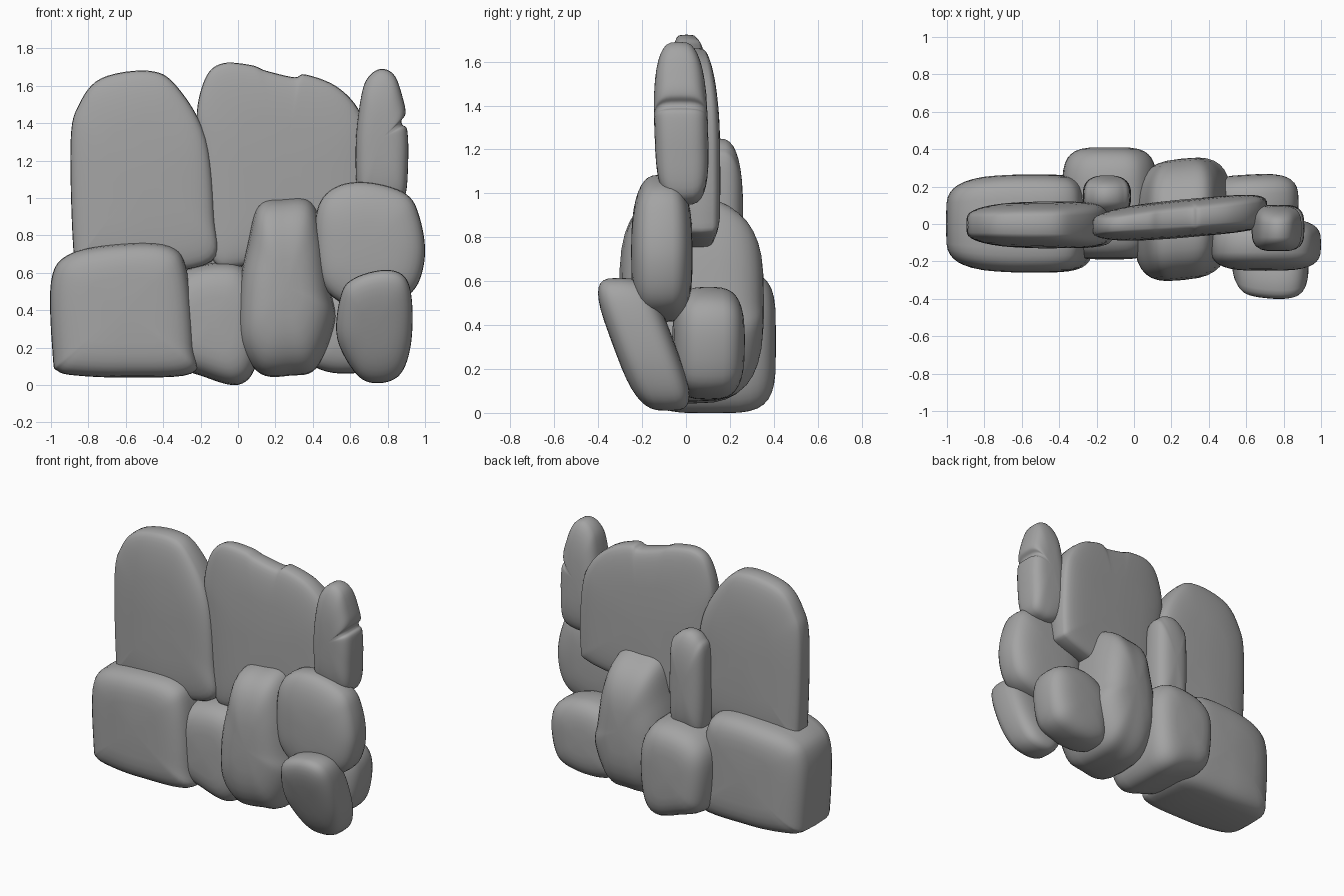
import bpy, bmesh
from math import sin, cos, pi
from mathutils import Vector

if "Cube" in bpy.data.objects:
    bpy.data.objects.remove(bpy.data.objects["Cube"])

stone = bpy.data.materials.new("stone")
stone.diffuse_color = (0.37, 0.37, 0.37, 1)
stone.use_nodes = True
stone.node_tree.nodes["Principled BSDF"].inputs["Base Color"].default_value = stone.diffuse_color


def smooth_loop(pts, sub=6):
    """Closed Catmull-Rom curve through a few outline points."""
    p = [Vector(q) for q in pts]
    n, out = len(p), []
    for i in range(n):
        a, b, c, d = p[i - 1], p[i], p[(i + 1) % n], p[(i + 2) % n]
        for k in range(sub):
            t = k / sub
            out.append(0.5 * (2 * b + (c - a) * t + (2 * a - 5 * b + 4 * c - d) * t * t
                              + (3 * b - a - 3 * c + d) * t ** 3))
    return out


def rock(name, outline, y0, y1, power=4, lean=0, yaw=0, top=1.0, side=1.0, drop=0, steps=18):
    """Pillow-shaped stone: front outline (x, z) given rounded depth y0..y1.
    lean/yaw shear y along z/x, top thins the upper end, side thins the left end,
    drop lowers the top towards the back."""
    loop = smooth_loop(outline)
    xs, zs = [p.x for p in loop], [p.y for p in loop]
    cx, cz = (min(xs) + max(xs)) / 2, (min(zs) + max(zs)) / 2
    hx, hz = (max(xs) - min(xs)) / 2, (max(zs) - min(zs)) / 2
    cy, hy = (y0 + y1) / 2, (y1 - y0) / 2
    e = 2 / power
    bm = bmesh.new()

    def vert(x, t, z):
        u = max(0, (z - cz) / hz)
        v = max(0, (cx - x) / hx)
        th = hy * (1 + (top - 1) * u ** 2) * (1 + (side - 1) * v ** 2)
        z2 = z - drop * u * max(0, t)
        return bm.verts.new((x, cy + t * th + lean * (z - cz) + yaw * (x - cx), z2))

    rings = []
    for i in range(1, steps):
        a = -pi / 2 + pi * i / steps
        t = abs(sin(a)) ** e * (1 if a > 0 else -1)
        s = cos(a) ** e
        rings.append([vert(cx + (p.x - cx) * s, t, cz + (p.y - cz) * s) for p in loop])
    n = len(loop)
    for r, q in zip(rings, rings[1:]):
        for j in range(n):
            bm.faces.new((r[j], r[(j + 1) % n], q[(j + 1) % n], q[j]))
    for ring, t in ((rings[0], -1), (rings[-1], 1)):
        pole = vert(cx, t, cz)
        for j in range(n):
            bm.faces.new((ring[j], ring[(j + 1) % n], pole))
    bmesh.ops.recalc_face_normals(bm, faces=bm.faces)
    me = bpy.data.meshes.new(name)
    bm.to_mesh(me)
    bm.free()
    for f in me.polygons:
        f.use_smooth = True
    me.materials.append(stone)
    ob = bpy.data.objects.new(name, me)
    bpy.context.collection.objects.link(ob)
    return ob


# Standing slabs of the upper tier
rock("left_slab", [(-.88, .72), (-.895, 1.3), (-.85, 1.5), (-.73, 1.64), (-.48, 1.68), (-.33, 1.6),
                   (-.17, 1.32), (-.125, .9), (-.14, .66), (-.5, .6), (-.84, .63)],
     -.13, .12, power=5, top=.75, side=.7)
rock("centre_slab", [(-.17, .9), (-.2, 1.25), (-.22, 1.46), (-.17, 1.65), (-.08, 1.72), (.07, 1.71),
                     (.15, 1.68), (.3, 1.645), (.36, 1.66), (.52, 1.6), (.64, 1.48), (.7, 1.3),
                     (.71, .9), (.65, .8), (.3, .72), (0, .63), (-.13, .66)],
     -.075, .13, power=5, yaw=.09, top=.7, side=.75)
rock("right_finger_stone", [(.64, 1.02), (.63, 1.3), (.66, 1.55), (.7, 1.65), (.77, 1.69), (.84, 1.65),
                            (.885, 1.52), (.895, 1.45), (.875, 1.415), (.88, 1.39), (.905, 1.36),
                            (.91, 1.2), (.89, 1.0), (.8, .95), (.7, .96)],
     -.145, .1, power=3.4, top=.85, lean=-.03)
rock("back_pillar", [(-.26, .6), (-.27, 1.1), (-.23, 1.21), (-.15, 1.25), (-.06, 1.21), (-.02, 1.1),
                     (-.03, .6), (-.15, .55)],
     .04, .26, power=2.7)

# Lower tier of heavy boulders
rock("left_block", [(-.99, .15), (-1, .55), (-.9, .7), (-.62, .755), (-.36, .74), (-.27, .6),
                    (-.23, .2), (-.25, .06), (-.6, .04), (-.86, .05), (-.965, .075)],
     -.26, .265, power=5, side=.82)
rock("back_block", [(-.37, .2), (-.38, .48), (-.29, .61), (-.1, .655), (.04, .62), (.12, .45),
                    (.1, .12), (0, 0), (-.2, .05), (-.32, .1)],
     -.19, .41, power=4.2)
rock("centre_boulder", [(.01, .22), (.005, .5), (.05, .75), (.11, .96), (.25, .995), (.39, .98),
                        (.46, .8), (.5, .5), (.52, .33), (.42, .09), (.28, .05), (.12, .06)],
     -.3, .35, power=3.1, drop=.08, yaw=.1)
rock("right_boulder", [(.44, .55), (.41, .8), (.44, .98), (.55, 1.07), (.72, 1.08), (.9, 1.02),
                       (.97, .9), (1, .7), (.95, .52), (.82, .44), (.6, .42)],
     -.25, .03, power=3.3, top=.85)
rock("front_leaning_stone", [(.53, .25), (.55, .48), (.62, .57), (.78, .615), (.89, .58), (.93, .45),
                             (.925, .22), (.87, .06), (.76, .01), (.64, .05)],
     -.335, -.05, power=3.4, lean=-.37)
rock("back_right_stone", [(.38, .15), (.37, .42), (.5, .55), (.68, .57), (.84, .5), (.88, .35),
                          (.83, .14), (.68, .07), (.48, .07)],
     -.06, .265, power=3.2, yaw=.05)
